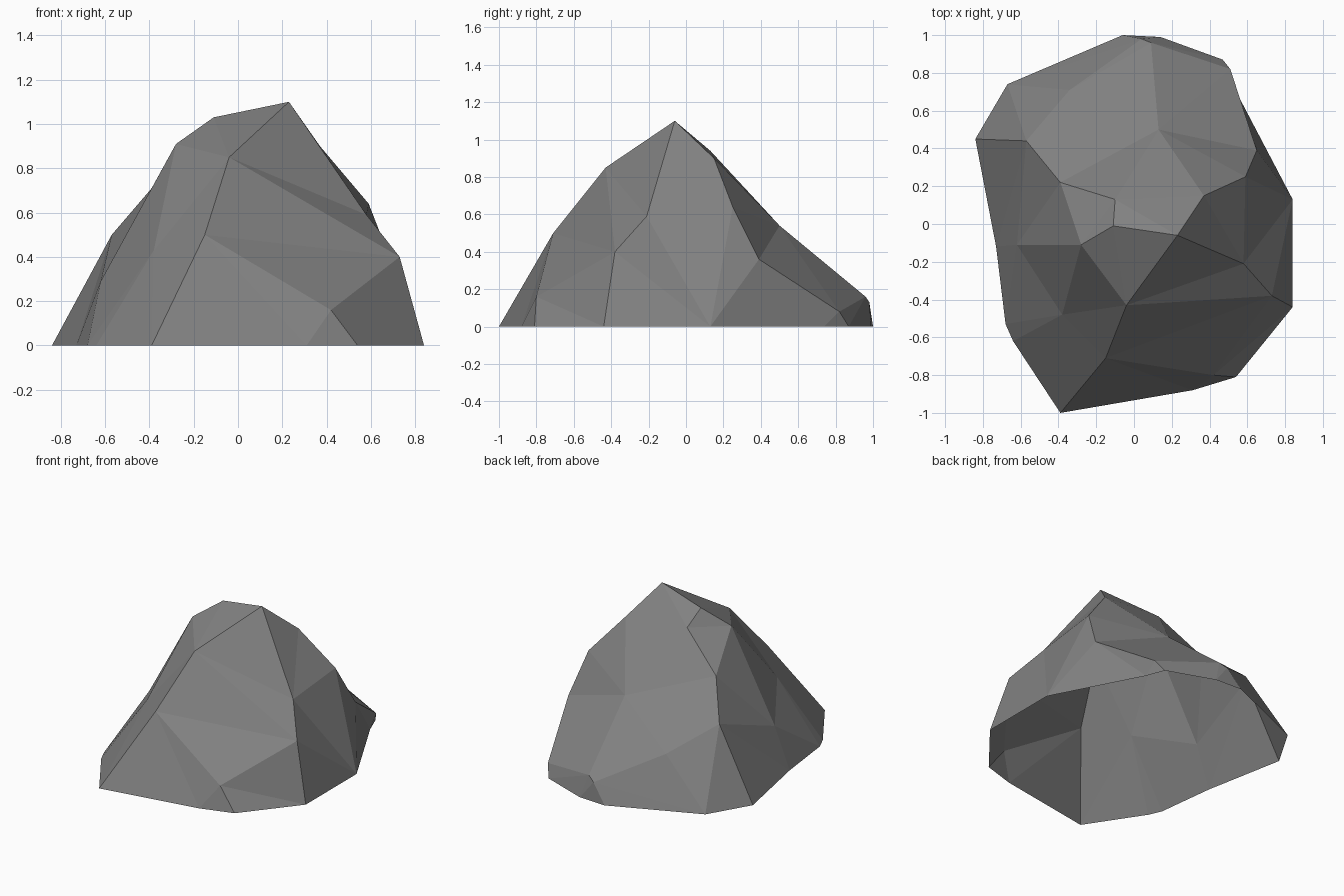
import bpy, bmesh
from mathutils import Vector
from mathutils.geometry import delaunay_2d_cdt

if "Cube" in bpy.data.objects:
    bpy.data.objects.remove(bpy.data.objects["Cube"])

# Ground outline, anticlockwise from the front corner (z = 0)
base = [(-.39, -1), (.31, -.88), (.54, -.81), (.84, -.44), (.84, .13), (.52, .74), (.47, .87),
        (.14, .99), (-.06, 1), (-.67, .74), (-.84, .45), (-.73, -.12), (-.68, -.53), (-.64, -.62)]
pts = {"b%d" % i: (x, y, 0) for i, (x, y) in enumerate(base)}

# Corners of the chipped facets
pts.update({
    "peak": (.23, -.06, 1.10), "top": (-.11, -.01, 1.03), "notch": (-.10, .13, .94),
    "f1": (-.15, -.71, .50), "f2": (-.04, -.43, .85), "g": (.42, -.80, .16),
    "r1": (.58, -.21, .59), "r2": (.73, -.38, .40),
    "e1": (.37, .15, .90), "e2": (.59, .25, .64), "e3": (.65, .39, .36), "e4": (.51, .82, .08),
    "k1": (.13, .50, .54), "k2": (-.34, .71, .33), "k3": (.09, .96, .16), "k4": (.04, .98, .13),
    "l1": (-.62, -.11, .29), "l2": (-.38, -.48, .43),
    "w1": (-.28, -.11, .91), "w2": (-.39, .22, .71), "w3": (-.57, .44, .50),
})

# Ridges that the facets must follow
ridges = [
    "b0 f1 f2 peak r1 r2 b3", "f2 r2 f1 g r2", "b1 g b2",
    "peak e1 e2 e3 e4 b6", "e1 k1 e3 b4", "e4 b5", "e4 k3 k4 b8", "k3 b7", "k1 k3",
    "peak top w1 w2 w3 b10", "top notch w1", "notch e1", "k1 w2", "k1 k2 w3", "k2 k4 b9",
    "w1 l1 w3", "l1 b11", "l1 b12", "l1 l2 w1 f2 l2 f1", "l2 b13", "l2 b0",
]
names = list(pts)
index = {n: i for i, n in enumerate(names)}
n = len(base)
edges = [(i, (i + 1) % n) for i in range(n)]
for chain in ridges:
    c = [index[s] for s in chain.split()]
    edges += zip(c, c[1:])

# Triangulate the shell from above, drawing high points inward so steep sides open out
flat = [Vector((x / (1 + z), y / (1 + z))) for x, y, z in pts.values()]
_, _, tris, orig, _, _ = delaunay_2d_cdt(flat, edges, [], 1, 1e-5)
co = list(pts.values())

bm = bmesh.new()
verts = []
for k, o in enumerate(orig):
    if o:
        verts.append(bm.verts.new(co[o[0]]))
    else:
        verts.append(None)
for t in tris:
    if all(verts[i] for i in t):
        bm.faces.new([verts[i] for i in t])
bmesh.ops.recalc_face_normals(bm, faces=bm.faces)
if sum(f.normal.z for f in bm.faces) < 0:
    bmesh.ops.reverse_faces(bm, faces=bm.faces)

# Rock shell, open underneath, flat faces
mesh = bpy.data.meshes.new("rock")
bm.to_mesh(mesh)
bm.free()
rock = bpy.data.objects.new("rock", mesh)
bpy.context.collection.objects.link(rock)
mat = bpy.data.materials.new("stone grey")
mat.diffuse_color = (.22, .22, .22, 1)
mat.use_nodes = True
mat.node_tree.nodes["Principled BSDF"].inputs["Base Color"].default_value = mat.diffuse_color
mesh.materials.append(mat)
